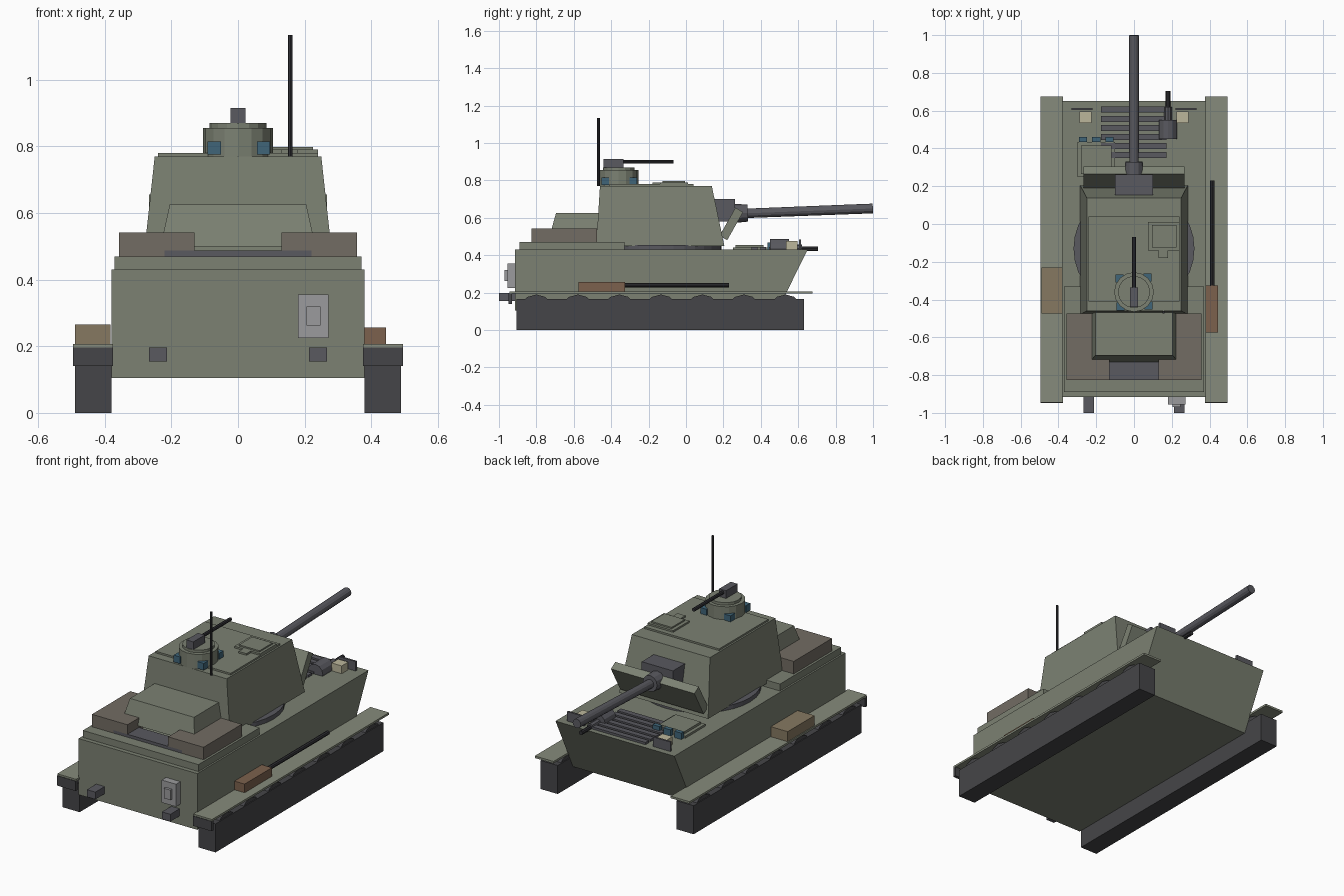
import bpy, bmesh, math
from mathutils import Vector

if "Cube" in bpy.data.objects:
    bpy.data.objects.remove(bpy.data.objects["Cube"])


def mat(name, r, g, b):
    m = bpy.data.materials.new(name)
    m.diffuse_color = (r, g, b, 1)
    m.use_nodes = True
    m.node_tree.nodes["Principled BSDF"].inputs["Base Color"].default_value = m.diffuse_color
    return m


GREEN = mat("hull_green", .20, .22, .17)
LIGHT = mat("light_green", .24, .26, .20)
TRACK = mat("track_dark", .06, .06, .065)
STEEL = mat("gun_steel", .10, .10, .115)
BLACK = mat("black_metal", .03, .03, .035)
CANVAS = mat("canvas", .17, .15, .125)
TAN = mat("tan_box", .24, .19, .12)
RUST = mat("rust_box", .20, .12, .075)
GREY = mat("grey_box", .33, .33, .34)
GLASS = mat("blue_glass", .05, .13, .19)
CREAM = mat("lamp_cream", .50, .47, .33)


def make(name, bm, m):
    bmesh.ops.recalc_face_normals(bm, faces=bm.faces)
    me = bpy.data.meshes.new(name)
    bm.to_mesh(me)
    bm.free()
    ob = bpy.data.objects.new(name, me)
    bpy.context.collection.objects.link(ob)
    me.materials.append(m)
    return ob


def frustum(name, m, lo, hi):
    """Solid between two rectangles given as (x0, x1, y0, y1, z)."""
    bm = bmesh.new()
    rings = []
    for x0, x1, y0, y1, z in (lo, hi):
        rings.append([bm.verts.new(p) for p in
                      ((x0, y0, z), (x1, y0, z), (x1, y1, z), (x0, y1, z))])
    a, b = rings
    bm.faces.new(a)
    bm.faces.new(b)
    for i in range(4):
        j = (i + 1) % 4
        bm.faces.new((a[i], a[j], b[j], b[i]))
    return make(name, bm, m)


def box(name, m, x0, x1, y0, y1, z0, z1):
    return frustum(name, m, (x0, x1, y0, y1, z0), (x0, x1, y0, y1, z1))


def side_profile(name, m, pts, half):
    """Extrude a (y, z) outline across x."""
    bm = bmesh.new()
    f = bm.faces.new([bm.verts.new((-half, y, z)) for y, z in pts])
    ext = bmesh.ops.extrude_face_region(bm, geom=[f])
    vs = [v for v in ext["geom"] if isinstance(v, bmesh.types.BMVert)]
    bmesh.ops.translate(bm, vec=(2 * half, 0, 0), verts=vs)
    return make(name, bm, m)


def rod(name, m, p, q, r, r2=None, sides=12):
    p, q = Vector(p), Vector(q)
    bm = bmesh.new()
    bmesh.ops.create_cone(bm, cap_ends=True, segments=sides, radius1=r,
                          radius2=r if r2 is None else r2, depth=(q - p).length)
    ob = make(name, bm, m)
    ob.rotation_mode = 'QUATERNION'
    ob.rotation_quaternion = (q - p).to_track_quat('Z', 'Y')
    ob.location = (p + q) / 2
    return ob


# Hull and decks
side_profile("hull", GREEN, [(-.915, .105), (.49, .105), (.65, .43), (-.915, .43)], .38)
box("engine_deck", GREEN, -.37, .37, -.89, -.33, .43, .47)
box("rear_vent", STEEL, -.22, .22, -.825, -.72, .47, .487)

# Running gear, fenders and mud flaps
for s, side in ((-1, "left"), (1, "right")):
    a, b = sorted((s * .38, s * .49))
    box(side + "_track", TRACK, a, b, -.905, .63, 0, .165)
    for i in range(7):
        y = -.8 + i * .222
        rod(f"{side}_wheel_{i}", TRACK, (a + .005, y, .095), (b - .005, y, .095), .095)
    a, b = sorted((s * .375, s * .495))
    box(side + "_fender", LIGHT, a, b, -.945, .675, .195, .207)
    box(side + "_mud_flap", TRACK, a, b, -.948, -.93, .14, .197)
    # Rear hooks, headlamps and lamp guards
    box(side + "_tow_hook", STEEL, s * .24 - .027, s * .24 + .027, -1, -.91, .155, .197)
    box(side + "_headlamp", CREAM, s * .257 - .032, s * .257 + .032, .535, .595, .43, .475)
    box(side + "_lamp_guard", STEEL, s * .275 - .055, s * .275 + .055, .604, .615, .43, .485)
    # Stowage beside the bustle
    a, b = sorted((s * .13, s * .357))
    box(side + "_stowage", CANVAS, a, b, -.825, -.475, .47, .542)

# Fender and rear equipment
box("fender_tool_box", TAN, -.49, -.382, -.475, -.23, .207, .265)
box("fender_rust_box", RUST, .38, .445, -.575, -.325, .207, .257)
rod("fender_pole", BLACK, (.415, -.33, .24), (.415, .23, .24), .012, sides=8)
box("rear_phone_box", GREY, .18, .272, -.955, -.91, .225, .355)
box("rear_phone_door", GREY, .205, .247, -.97, -.95, .262, .32)

# Front deck louvres, driver hatch, bow gun
for i in range(6):
    y = .365 + i * .048
    box(f"louvre_{i}", STEEL, -.175, .172, y - .016, y + .016, .425, .443)
box("driver_hatch_base", GREEN, -.3, -.1, .25, .435, .43, .442)
box("driver_hatch", GREEN, -.28, -.12, .265, .415, .44, .455)
for i, x in enumerate((-.27, -.2, -.13)):
    box(f"driver_periscope_{i}", GLASS, x - .022, x + .022, .435, .46, .43, .467)
rod("bow_gun_mount", STEEL, (.18, .45, .44), (.18, .55, .44), .048)
rod("bow_gun_sleeve", STEEL, (.18, .55, .437), (.18, .62, .437), .02, sides=8)
rod("bow_gun_barrel", BLACK, (.18, .62, .435), (.18, .705, .435), .012, sides=8)

# Turret
rod("turret_ring", STEEL, (0, -.13, .43), (0, -.13, .455), .32, sides=32)
frustum("turret", GREEN, (-.285, .285, -.48, .205, .45), (-.25, .25, -.46, .138, .77))
frustum("turret_bustle", GREEN, (-.233, .233, -.73, -.46, .5), (-.205, .205, -.695, -.46, .625))
box("turret_roof_plate", GREEN, -.24, .24, -.41, .04, .768, .78)
box("loader_hatch", GREEN, .075, .24, -.14, .01, .778, .79)
box("loader_hatch_lid", GREEN, .095, .225, -.125, -.005, .788, .798)
box("loader_hatch_hinge", GREEN, .13, .18, -.18, -.14, .778, .79)
rod("antenna", BLACK, (.157, -.468, .77), (.157, -.468, 1.135), .007, sides=8)

# Cupola with roof gun
rod("cupola", GREEN, (0, -.36, .77), (0, -.36, .855), .105, sides=16)
rod("cupola_lid", GREEN, (0, -.36, .855), (0, -.36, .87), .085, sides=16)
for i in range(4):
    t = math.radians(47 + 90 * i)
    x, y = .105 * math.cos(t), -.36 + .105 * math.sin(t)
    box(f"cupola_periscope_{i}", GLASS, x - .02, x + .02, y - .02, y + .02, .775, .815)
box("roof_gun_body", STEEL, -.022, .022, -.44, -.335, .868, .915)
rod("roof_gun_barrel", BLACK, (0, -.335, .9), (0, -.068, .9), .01, sides=8)

# Main gun with shield and mantlet
side_profile("gun_shield", GREEN, [(.18, .505), (.22, .48), (.305, .63), (.265, .655)], .267)
box("mantlet", STEEL, -.1, .1, .15, .262, .58, .7)
rod("gun_collar", STEEL, (0, .235, .622), (0, .33, .626), .052, .046)
rod("gun_barrel", STEEL, (0, .27, .622), (0, .999, .65), .025, .026)
